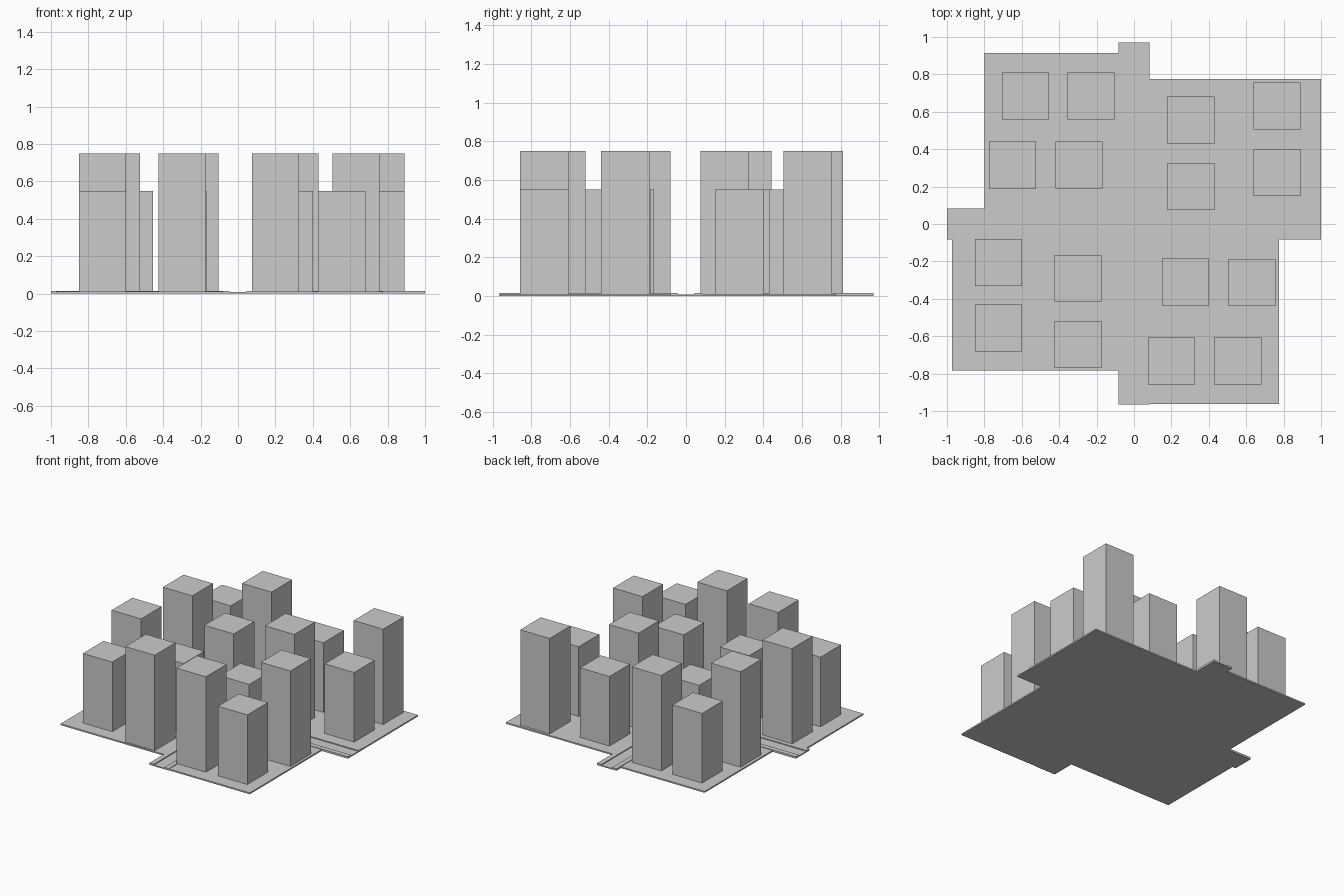
import bpy

if "Cube" in bpy.data.objects:
    bpy.data.objects.remove(bpy.data.objects["Cube"])


def box(name, x0, x1, y0, y1, z0, z1):
    v = [(x, y, z) for z in (z0, z1) for x, y in ((x0, y0), (x1, y0), (x1, y1), (x0, y1))]
    f = [(3, 2, 1, 0), (4, 5, 6, 7)] + [(i, (i + 1) % 4, (i + 1) % 4 + 4, i + 4) for i in range(4)]
    me = bpy.data.meshes.new(name)
    me.from_pydata(v, [], f)
    ob = bpy.data.objects.new(name, me)
    bpy.context.collection.objects.link(ob)
    return ob


ROAD, EDGE = 0.045, 0.083   # half widths of roadway and of road plus pavement

# Ground slab of each city block
box("block_slab_ne", EDGE, 1.0, EDGE, 0.775, 0, 0.011)
box("block_slab_nw", -0.8, -EDGE, EDGE, 0.915, 0, 0.011)
box("block_slab_sw", -0.972, -EDGE, -0.783, -EDGE, 0, 0.011)
box("block_slab_se", EDGE, 0.775, -0.962, -EDGE, 0, 0.011)

# Crossing roads
box("road_east_west", -1, 1, -ROAD, ROAD, 0, 0.008)
box("road_south", -ROAD, ROAD, -0.965, -ROAD, 0, 0.008)
box("road_north", -ROAD, ROAD, ROAD, 0.97, 0, 0.008)

# Raised pavements on both sides of every road arm
for s in (-1, 1):
    a, b = sorted((s * ROAD, s * EDGE))
    box("pavement_east", ROAD, 1, a, b, 0, 0.015)
    box("pavement_west", -1, -ROAD, a, b, 0, 0.015)
    box("pavement_north", a, b, EDGE, 0.97, 0, 0.015)
    box("pavement_south", a, b, -0.965, -EDGE, 0, 0.015)

# Towers: centres of the tall and short ones, all the same square plan
tall = [(-0.23, 0.685), (-0.65, 0.315), (0.305, 0.2), (0.765, 0.63),
        (-0.725, -0.205), (-0.3, -0.645), (0.63, -0.313), (0.2, -0.732)]
short = [(-0.58, 0.685), (-0.295, 0.315), (0.305, 0.555), (0.765, 0.275),
         (-0.725, -0.557), (-0.3, -0.291), (0.275, -0.31), (0.555, -0.732)]
H = 0.126
for name, height, spots in (("tall_tower", 0.75, tall), ("short_tower", 0.55, short)):
    for x, y in spots:
        box(name, x - H, x + H, y - H, y + H, 0, height)
